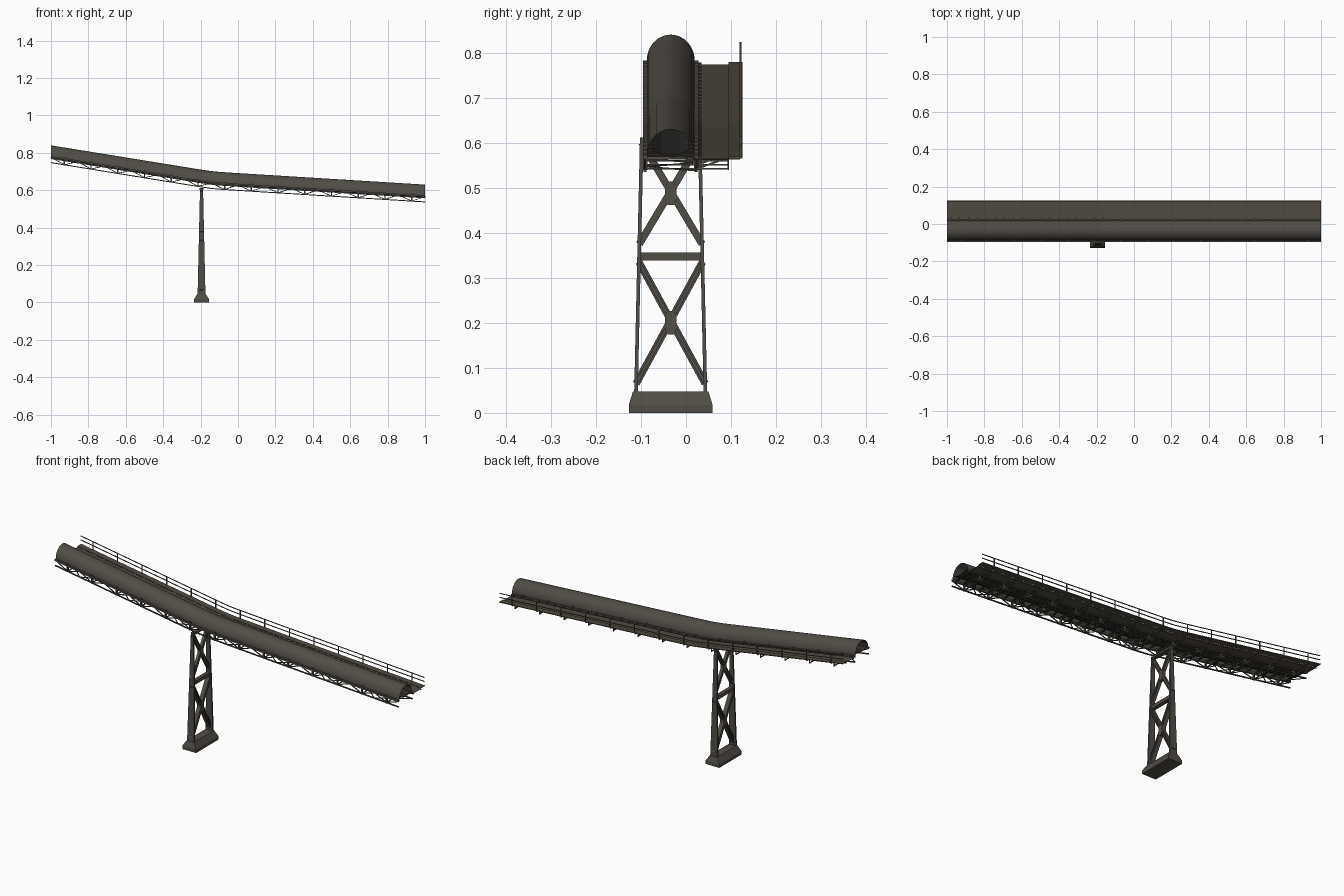
import bpy, bmesh, math
from mathutils import Vector, Matrix

if "Cube" in bpy.data.objects:
    bpy.data.objects.remove(bpy.data.objects["Cube"])


def material(name, rgb):
    m = bpy.data.materials.new(name)
    m.use_nodes = True
    m.diffuse_color = (*rgb, 1)
    m.node_tree.nodes["Principled BSDF"].inputs["Base Color"].default_value = (*rgb, 1)
    return m


STEEL = material("weathered steel", (0.082, 0.073, 0.061))
DECK = material("brown deck", (0.085, 0.072, 0.052))
BELT = material("dark rubber", (0.025, 0.024, 0.022))


def top(x):
    """Height of the gallery ridge: two slopes joined by a soft bend."""
    left = 0.84 - 0.162 * (x + 1)
    right = 0.63 + 0.0615 * (1 - x)
    d = left - right
    return (left + right + math.sqrt(d * d + 0.00001)) / 2


STATIONS = [-1, -0.7, -0.4, -0.28, -0.22, -0.18, -0.14, -0.1, -0.06, 0, 0.15, 0.5, 1]
COVER_Y, COVER_R = -0.034, 0.053
SIDES = (-0.091, 0.023)
BAYS = 14
BAY = 2 / BAYS


def at(x, y, dz):
    return Vector((x, y, top(x) + dz))


def finish(name, bm, mat, smooth=False):
    bmesh.ops.recalc_face_normals(bm, faces=bm.faces)
    me = bpy.data.meshes.new(name)
    bm.to_mesh(me)
    bm.free()
    me.materials.append(mat)
    ob = bpy.data.objects.new(name, me)
    bpy.context.collection.objects.link(ob)
    if smooth:
        bpy.ops.object.select_all(action='DESELECT')
        ob.select_set(True)
        bpy.context.view_layer.objects.active = ob
        bpy.ops.object.shade_smooth_by_angle(angle=math.radians(35))
    return ob


def loft(bm, rings):
    """Skin closed rings of points and cap both ends."""
    rings = [[bm.verts.new(p) for p in r] for r in rings]
    n = len(rings[0])
    for a, b in zip(rings, rings[1:]):
        for i in range(n):
            j = (i + 1) % n
            bm.faces.new((a[i], a[j], b[j], b[i]))
    bm.faces.new(rings[0])
    bm.faces.new(rings[-1])


def sweep(bm, profile):
    loft(bm, [[at(x, y, dz) for y, dz in profile] for x in STATIONS])


def rect(y0, y1, z0, z1):
    return [(y0, z0), (y1, z0), (y1, z1), (y0, z1)]


def beam(bm, p, q, w, h):
    """Box between two points, w across and h deep (w lies nearest to x)."""
    p, q = Vector(p), Vector(q)
    d = (q - p).normalized()
    ref = Vector((1, 0, 0)) if abs(d.x) < 0.7 else Vector((0, 1, 0))
    u = (ref - d * ref.dot(d)).normalized() * w / 2
    v = d.cross(u).normalized() * h / 2
    loft(bm, [[c - u - v, c + u - v, c + u + v, c - u + v] for c in (p, q)])


# Arched cover
bm = bmesh.new()
arc = [math.pi * i / 20 for i in range(21)]
shell = [(COVER_Y + COVER_R * math.cos(a), -0.057 + 0.057 * math.sin(a)) for a in arc]
shell += [(COVER_Y + 0.051 * math.cos(a), -0.057 + 0.055 * math.sin(a)) for a in reversed(arc)]
sweep(bm, shell)
finish("arched_cover", bm, STEEL, True)

# Carrying and return belts
bm = bmesh.new()
sweep(bm, [(-0.074, -0.046), (-0.054, -0.055), (-0.014, -0.055), (0.006, -0.046),
           (0.006, -0.049), (-0.014, -0.058), (-0.054, -0.058), (-0.074, -0.049)])
finish("belt", bm, BELT)

# Side trusses: chords, posts and diagonals
bm = bmesh.new()
for y in SIDES:
    sweep(bm, rect(y - 0.005, y + 0.005, -0.066, -0.057))
    sweep(bm, rect(y - 0.003, y + 0.003, -0.095, -0.090))
    for i in range(BAYS):
        a, b = -1 + i * BAY, -1 + (i + 1) * BAY
        m = (a + b) / 2
        beam(bm, at(a, y, -0.064), at(m, y, -0.092), 0.004, 0.004)
        beam(bm, at(m, y, -0.092), at(b, y, -0.064), 0.004, 0.004)
        beam(bm, at(m, y, -0.095), at(m, y, -0.052), 0.007, 0.01)
finish("side_trusses", bm, STEEL)

# Cross bracing between the trusses and brackets below the walkway
bm = bmesh.new()
for i in range(BAYS):
    a, b = -1 + i * BAY, -1 + (i + 1) * BAY
    m = (a + b) / 2
    beam(bm, at(m, SIDES[0], -0.092), at(m, 0.095, -0.092), 0.005, 0.004)
    beam(bm, at(m, SIDES[0], -0.069), at(m, 0.12, -0.069), 0.005, 0.005)
    beam(bm, at(m, 0.094, -0.095), at(m, 0.094, -0.067), 0.004, 0.004)
    beam(bm, at(m, 0.025, -0.092), at(m, 0.092, -0.068), 0.004, 0.004)
    ends = SIDES if i % 2 else SIDES[::-1]
    beam(bm, at(a, ends[0], -0.066), at(b, ends[1], -0.066), 0.004, 0.004)
    beam(bm, at(a, ends[0], -0.092), at(b, ends[1], -0.092), 0.004, 0.003)
finish("cross_bracing", bm, STEEL)

# Idler frames under the belt
bm = bmesh.new()
for i in range(42):
    x = -0.98 + i * 1.96 / 41
    beam(bm, at(x, -0.088, -0.061), at(x, 0.034, -0.061), 0.006, 0.005)
finish("idler_frames", bm, BELT)

# Walkway deck with raised outer strip
bm = bmesh.new()
sweep(bm, rect(0.028, 0.095, -0.068, -0.066))
sweep(bm, rect(0.094, 0.125, -0.065, -0.061))
finish("walkway_deck", bm, DECK)

bm = bmesh.new()
for y in (0.034, 0.094):
    sweep(bm, rect(y - 0.002, y + 0.002, -0.073, -0.068))
finish("walkway_stringers", bm, STEEL)

# Handrail
bm = bmesh.new()
for z in (-0.018, -0.039):
    sweep(bm, rect(0.119, 0.123, z - 0.0015, z + 0.0015))
for i in range(BAYS):
    x = -1 + (i + 0.5) * BAY
    beam(bm, at(x, 0.121, -0.068), at(x, 0.121, -0.017), 0.004, 0.004)
finish("handrail", bm, STEEL)

# Tower
TX, TY = -0.195, -0.034


def leg_y(z):
    return 0.077 - 0.0125 * (z - 0.05) / 0.55


# Footing
bm = bmesh.new()
loft(bm, [[(TX + sx * w, TY + sy * d, z) for sx, sy in ((-1, -1), (1, -1), (1, 1), (-1, 1))]
          for z, w, d in ((0, 0.04, 0.093), (0.018, 0.04, 0.093), (0.047, 0.021, 0.084))])
finish("footing", bm, STEEL)

# Tapered legs
bm = bmesh.new()
for s in (-1, 1):
    rings = []
    for z, w in ((0.045, 0.021), (0.612, 0.008)):
        c = TY + s * leg_y(z)
        rings.append([(TX - w, c - 0.004, z), (TX + w, c - 0.004, z),
                      (TX + w, c + 0.004, z), (TX - w, c + 0.004, z)])
    loft(bm, rings)
finish("tower_legs", bm, STEEL)

# Crossed braces with recessed webs, centre gussets and struts
bm = bmesh.new()
for z0, z1, depth in ((0.065, 0.335, 0.022), (0.375, 0.6, 0.015)):
    for s in (-1, 1):
        p = Vector((TX, TY - s * leg_y(z0), z0))
        q = Vector((TX, TY + s * leg_y(z1), z1))
        off = Vector((1, 0, 0)).cross(q - p).normalized() * 0.0055
        beam(bm, p, q, depth * 0.6, 0.008)
        for k in (-1, 1):
            beam(bm, p + k * off, q + k * off, depth, 0.005)
    mid = (z0 + z1) / 2
    outline = [(-0.013, -0.014), (-0.007, -0.026), (0.007, -0.026), (0.013, -0.014),
               (0.013, 0.014), (0.007, 0.026), (-0.007, 0.026), (-0.013, 0.014)]
    loft(bm, [[(TX + e * (depth / 2 + 0.001), TY + y, mid + z) for y, z in outline]
              for e in (-1, 1)])
for z, h in ((0.347, 0.018), (0.606, 0.01)):
    beam(bm, (TX, TY - leg_y(z), z), (TX, TY + leg_y(z), z), 0.02, h)
finish("tower_braces", bm, STEEL)
